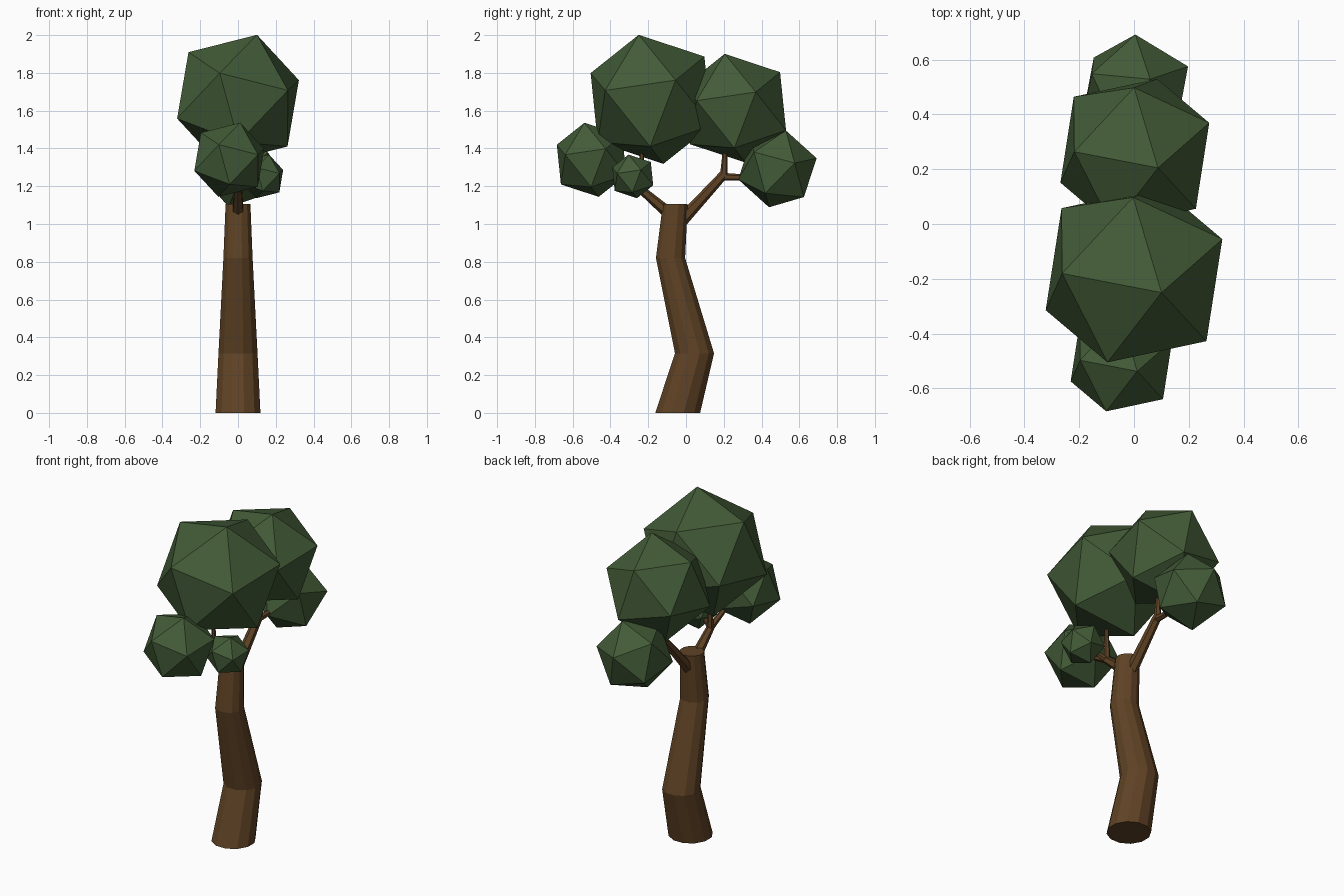
import bpy, bmesh
from math import cos, sin, pi
from mathutils import Vector, Matrix

if "Cube" in bpy.data.objects:
    bpy.data.objects.remove(bpy.data.objects["Cube"])


def material(name, rgb):
    m = bpy.data.materials.new(name)
    m.diffuse_color = (*rgb, 1)
    m.use_nodes = True
    m.node_tree.nodes["Principled BSDF"].inputs["Base Color"].default_value = m.diffuse_color
    return m


bark = material("bark", (0.115, 0.055, 0.018))
leaf = material("leaf", (0.055, 0.105, 0.038))


def finish(bm, name, mat):
    bmesh.ops.recalc_face_normals(bm, faces=bm.faces)
    me = bpy.data.meshes.new(name)
    bm.to_mesh(me)
    bm.free()
    me.materials.append(mat)
    ob = bpy.data.objects.new(name, me)
    bpy.context.collection.objects.link(ob)
    return ob


# Trunk: bent loft of level rings (y centre, z, radius)
def trunk(rings, n=12):
    bm = bmesh.new()
    loops = [[bm.verts.new((r * cos(2 * pi * (i + .5) / n),
                            y + r * sin(2 * pi * (i + .5) / n), z))
              for i in range(n)] for y, z, r in rings]
    for a, b in zip(loops, loops[1:]):
        for i in range(n):
            j = (i + 1) % n
            bm.faces.new((a[i], a[j], b[j], b[i]))
    bm.faces.new(loops[0])
    bm.faces.new(loops[-1])
    finish(bm, "trunk", bark)


trunk([(-.044, 0, .123), (.045, .315, .107), (-.082, .82, .080), (-.057, 1.105, .068)])


# Branches: tapered six-sided limbs from a to b
def branch(name, a, b, r1, r2):
    a, b = Vector(a), Vector(b)
    d = b - a
    rot = d.to_track_quat('Z', 'Y').to_matrix().to_4x4()
    bm = bmesh.new()
    bmesh.ops.create_cone(bm, cap_ends=True, segments=6, radius1=r1, radius2=r2,
                          depth=d.length, matrix=Matrix.Translation((a + b) / 2) @ rot)
    finish(bm, name, bark)


back_fork = (0, .2, 1.262)
front_fork = (0, -.235, 1.18)
branch("back_branch", (0, -.03, 1.01), back_fork, .034, .024)
branch("back_upper_twig", (0, .2, 1.25), (0, .208, 1.42), .021, .010)
branch("back_lower_twig", (0, .19, 1.25), (0, .38, 1.245), .021, .013)
branch("front_branch", (0, -.06, 1.03), front_fork, .034, .022)
branch("front_upper_twig", (0, -.23, 1.17), (0, -.235, 1.40), .020, .009)
branch("front_lower_twig", front_fork, (-.02, -.40, 1.28), .020, .012)
branch("side_twig", front_fork, (.09, -.27, 1.235), .018, .010)


# Foliage: icosahedra oriented by two neighbouring corner directions
def foliage(name, centre, radius, corner, neighbour):
    e1 = Vector(corner).normalized()
    e2 = Vector(neighbour)
    e2 = (e2 - e1 * e2.dot(e1)).normalized()
    rot = Matrix((e2, e1.cross(e2), e1)).transposed().to_4x4()
    bm = bmesh.new()
    bmesh.ops.create_icosphere(bm, subdivisions=1, radius=radius,
                               matrix=Matrix.Translation(centre) @ rot)
    finish(bm, name, leaf)


tilt = ((.1, -.065, .34), (.322, .13, .1))
foliage("foliage_front_top", (0, -.185, 1.66), .362, *tilt)
foliage("foliage_back_top", (.003, .26, 1.613), .305, *tilt)
foliage("foliage_front_low", (-.046, -.5, 1.34), .208, *tilt)
foliage("foliage_side_small", (.13, -.282, 1.252), .1225, *tilt)
foliage("foliage_back_low", (.005, .484, 1.292), .215,
        (0, .203, .055), (.053, .044, .201))
